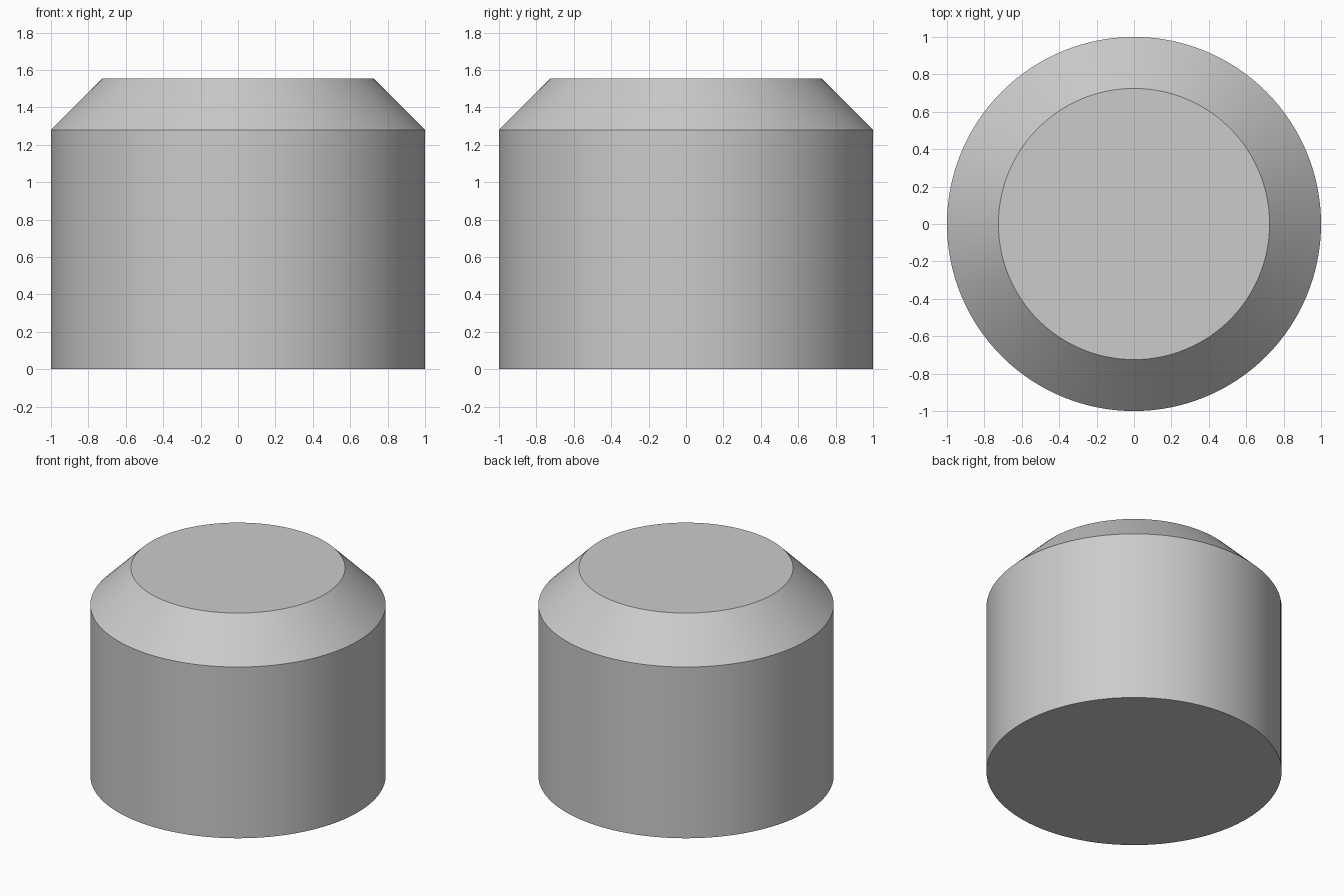
import bpy, bmesh, math

if "Cube" in bpy.data.objects:
    bpy.data.objects.remove(bpy.data.objects["Cube"])

RADIUS, HEIGHT, CHAMFER, SIDES = 1.0, 1.555, 0.275, 128

# Solid cylinder standing on the ground
bpy.ops.mesh.primitive_cylinder_add(vertices=SIDES, radius=RADIUS, depth=HEIGHT,
                                    location=(0, 0, HEIGHT / 2))
body = bpy.context.object
body.name = "chamfered_cylinder"

# 45 degree chamfer: lower the rim, then raise an inset cap
bm = bmesh.new()
bm.from_mesh(body.data)
top = max(bm.faces, key=lambda f: f.calc_center_median().z)
rim = list(top.verts)
cap = bmesh.ops.extrude_discrete_faces(bm, faces=[top])["faces"][0]
for v in rim:
    v.co.z -= CHAMFER
scale = (RADIUS - CHAMFER) / RADIUS
for v in cap.verts:
    v.co.x *= scale
    v.co.y *= scale
bm.to_mesh(body.data)
bm.free()

# Smooth sides, crisp edges
bpy.ops.object.shade_smooth_by_angle(angle=math.radians(30))
